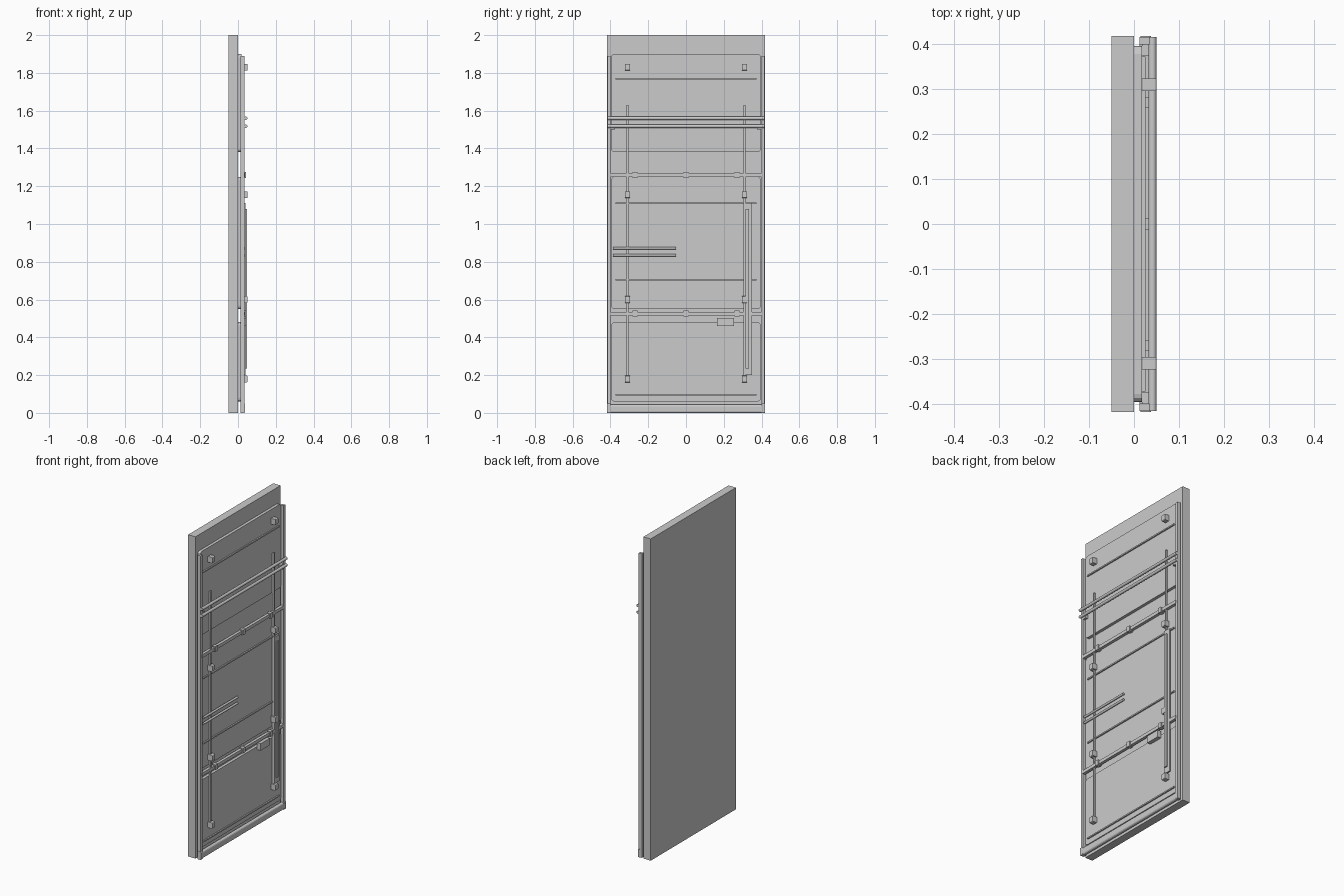
import bpy, bmesh, math
from mathutils import Matrix, Vector

if "Cube" in bpy.data.objects:
    bpy.data.objects.remove(bpy.data.objects["Cube"])

grey = bpy.data.materials.new("light grey")
grey.diffuse_color = (0.6, 0.6, 0.6, 1)
grey.use_nodes = True
grey.node_tree.nodes["Principled BSDF"].inputs["Base Color"].default_value = grey.diffuse_color


def finish(name, bm):
    bmesh.ops.recalc_face_normals(bm, faces=bm.faces)
    me = bpy.data.meshes.new(name)
    bm.to_mesh(me)
    bm.free()
    me.materials.append(grey)
    ob = bpy.data.objects.new(name, me)
    bpy.context.collection.objects.link(ob)
    return ob


def box(name, x, y, z, bevel=0, axis=None):
    """Box from (min, max) ranges; bevels the edges running along axis."""
    bm = bmesh.new()
    bmesh.ops.create_cube(bm, size=1)
    for v in bm.verts:
        for i, (a, b) in enumerate((x, y, z)):
            v.co[i] = b if v.co[i] > 0 else a
    if bevel:
        edges = [e for e in bm.edges
                 if abs((e.verts[0].co - e.verts[1].co).normalized()[axis]) > 0.9]
        bmesh.ops.bevel(bm, geom=edges, offset=bevel, segments=3,
                        profile=0.5, affect='EDGES')
    return finish(name, bm)


def tube(name, x, z, y0, y1, r):
    """Round bar running along y."""
    bm = bmesh.new()
    bmesh.ops.create_cone(bm, cap_ends=True, segments=16, radius1=r, radius2=r,
                          depth=y1 - y0,
                          matrix=Matrix.Translation((x, (y0 + y1) / 2, z))
                          @ Matrix.Rotation(math.pi / 2, 4, 'X'))
    for f in bm.faces:
        f.smooth = len(f.verts) == 4
    return finish(name, bm)


# Backing slab
box("backing_slab", (-0.05, 0), (-0.418, 0.418), (0, 2))

# Three rounded door panels with gaps between them
for name, z0, z1 in (("upper", 1.38, 1.90), ("middle", 0.55, 1.25), ("lower", 0.06, 0.48)):
    box(name + "_panel", (0, 0.018), (-0.396, 0.396), (z0, z1), 0.018, 0)

# Thin horizontal ribs on the panels
for z in (1.77, 1.11, 0.705, 0.095):
    box("panel_rib", (0.015, 0.026), (-0.372, 0.372), (z - 0.004, z + 0.004))

# Side rails, foot caps and wall spacers, mirrored
for s in (-1, 1):
    def span(a, b):
        return tuple(sorted((s * a, s * b)))
    box("side_rail", (0.012, 0.034), span(0.399, 0.416), (0, 1.89))
    box("foot_cap", (0.014, 0.038), span(0.399, 0.418), (0, 0.05), 0.005, 1)
    box("tube_spacer", (0.018, 0.034), span(0.375, 0.399), (1.50, 1.53))

# Bottom sill
box("bottom_sill", (0.012, 0.036), (-0.40, 0.40), (0, 0.045), 0.01, 1)

# Cross rails with three small brackets each
for z in (1.26, 0.525):
    box("cross_rail", (0.018, 0.036), (-0.40, 0.40), (z - 0.01, z + 0.01))
    for y in (-0.27, 0, 0.27):
        box("rail_bracket", (0.018, 0.043), (y - 0.012, y + 0.012), (z - 0.016, z + 0.016))

# Upright rods and their clips
for s in (-1, 1):
    y = 0.31 * s
    box("upright_rod", (0.022, 0.033), (y - 0.005, y + 0.005), (0.18, 1.63))
    for z in (1.83, 1.155, 0.60, 0.18):
        box("rod_clip", (0.018, 0.05), (y - 0.014, y + 0.014), (z - 0.018, z + 0.018),
            0.004, 1)

# Pair of long round bars and pair of short ones
for z in (1.56, 1.518):
    tube("long_bar", 0.041, z, -0.416, 0.416, 0.009)
for z in (0.872, 0.835):
    tube("short_bar", 0.032, z, -0.387, -0.052, 0.007)

# Tall pull handle on a mounting plate
box("handle_plate", (0.03, 0.039), (0.305, 0.35), (0.20, 1.11))
box("handle_bar", (0.039, 0.048), (0.316, 0.334), (0.235, 1.08))

# Latch box
box("latch_box", (0.018, 0.042), (0.163, 0.254), (0.46, 0.503))
